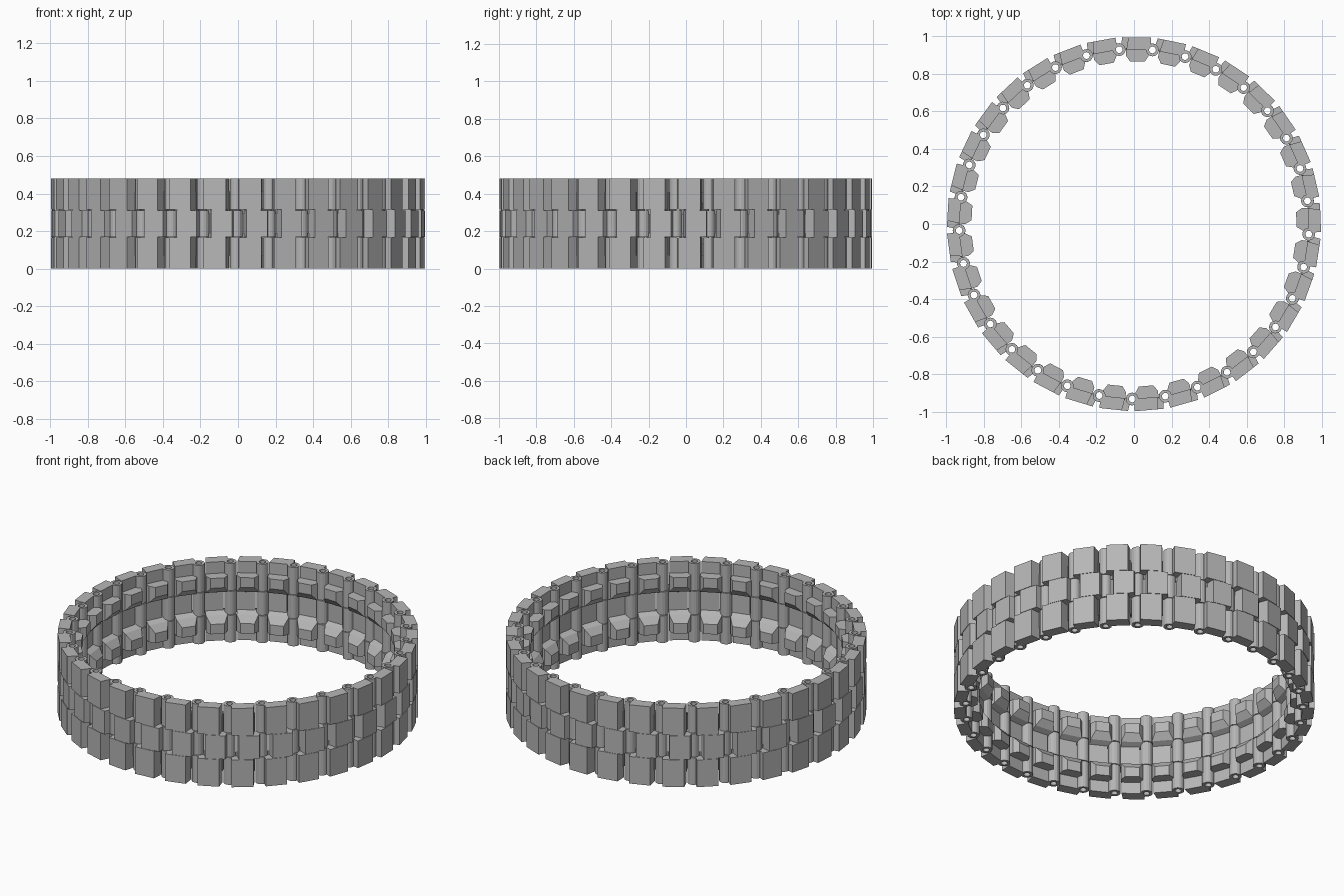
import bpy, bmesh, math
from mathutils import Matrix, Vector

if "Cube" in bpy.data.objects:
    bpy.data.objects.remove(bpy.data.objects["Cube"], do_unlink=True)

LINKS = 33
STEP = 2 * math.pi / LINKS
PIN_R = 0.932                      # radius of the hinge pin circle
CHORD = PIN_R * math.cos(STEP / 2)
HALF = PIN_R * math.sin(STEP / 2)  # half the pin spacing
HEIGHT = 0.48
LOW, HIGH = 0.165, 0.315           # band of the middle tongue
GAP = 0.004

steel = bpy.data.materials.new("plain_grey")
steel.use_nodes = True
grey = (0.47, 0.47, 0.47, 1)
steel.diffuse_color = grey
steel.node_tree.nodes["Principled BSDF"].inputs["Base Color"].default_value = grey


def loft(bm, rings):
    """Skin a list of equal closed rings and cap both ends."""
    loops = [[bm.verts.new(p) for p in ring] for ring in rings]
    n = len(loops[0])
    for a, b in zip(loops, loops[1:]):
        for i in range(n):
            j = (i + 1) % n
            bm.faces.new((a[i], a[j], b[j], b[i]))
    bm.faces.new(loops[0][::-1])
    bm.faces.new(loops[-1])


def prism(bm, profile, z0, z1):
    loft(bm, [[(x, d, z) for x, d in profile] for z in (z0, z1)])


def tube(bm, x, z0, z1, outer=0.034, inner=0.018, sides=16):
    """Hollow hinge knuckle."""
    rings = []
    for r, z in ((outer, z0), (outer, z1), (inner, z1), (inner, z0)):
        rings.append([bm.verts.new((x + r * math.cos(2 * math.pi * i / sides),
                                    r * math.sin(2 * math.pi * i / sides), z))
                      for i in range(sides)])
    for k in range(4):
        a, b = rings[k], rings[(k + 1) % 4]
        for i in range(sides):
            j = (i + 1) % sides
            bm.faces.new((a[i], a[j], b[j], b[i]))


def guide_horn(bm, flip):
    """Tapered inner tooth, sloping towards the middle of the track."""
    rings = []
    for d, x0, x1, z0, z1 in ((0.01, -0.068, 0.052, 0.29, 0.41),
                              (-0.032, -0.068, 0.052, 0.31, 0.41),
                              (-0.063, -0.048, 0.030, 0.35, 0.41)):
        if flip:
            z0, z1 = HEIGHT - z1, HEIGHT - z0
        rings.append([(x0, d, z0), (x1, d, z0), (x1, d, z1), (x0, d, z1)])
    loft(bm, rings)


# One link: x runs along the track, y points outwards
bm = bmesh.new()
side_plate = [(-0.068, 0), (0.05, 0), (0.04, 0.066), (-0.08, 0.066), (-0.08, 0.031)]
tongue = [(-0.05, 0), (0.068, 0), (0.078, 0.031), (0.073, 0.066), (-0.04, 0.066)]
prism(bm, side_plate, 0, LOW)
prism(bm, side_plate, HIGH, HEIGHT)
prism(bm, tongue, LOW + GAP, HIGH - GAP)
# Thin web joining the tongue to both side plates
prism(bm, [(-0.048, 0.003), (0.046, 0.003), (0.038, 0.063), (-0.038, 0.063)],
      LOW - GAP, HIGH + GAP)
tube(bm, -HALF, 0, LOW)
tube(bm, -HALF, HIGH, HEIGHT)
tube(bm, HALF, LOW + GAP, HIGH - GAP)
for flip in (False, True):
    guide_horn(bm, flip)
bmesh.ops.recalc_face_normals(bm, faces=bm.faces)
link_mesh = bpy.data.meshes.new("track_link")
bm.to_mesh(link_mesh)
bm.free()
link_mesh.materials.append(steel)

# Links around the ring (mirrored x keeps the tongue pointing anticlockwise)
bm = bmesh.new()
bm.from_mesh(link_mesh)
for v in bm.verts:
    v.co.x = -v.co.x
bmesh.ops.reverse_faces(bm, faces=bm.faces)
bm.to_mesh(link_mesh)
bm.free()
for k in range(LINKS):
    angle = math.radians(-90.6) + STEP * (k + 0.5)
    link = bpy.data.objects.new(f"track_link_{k + 1}", link_mesh)
    link.matrix_world = (Matrix.Rotation(angle - math.pi / 2, 4, "Z")
                         @ Matrix.Translation(Vector((0, CHORD, 0))))
    bpy.context.collection.objects.link(link)
